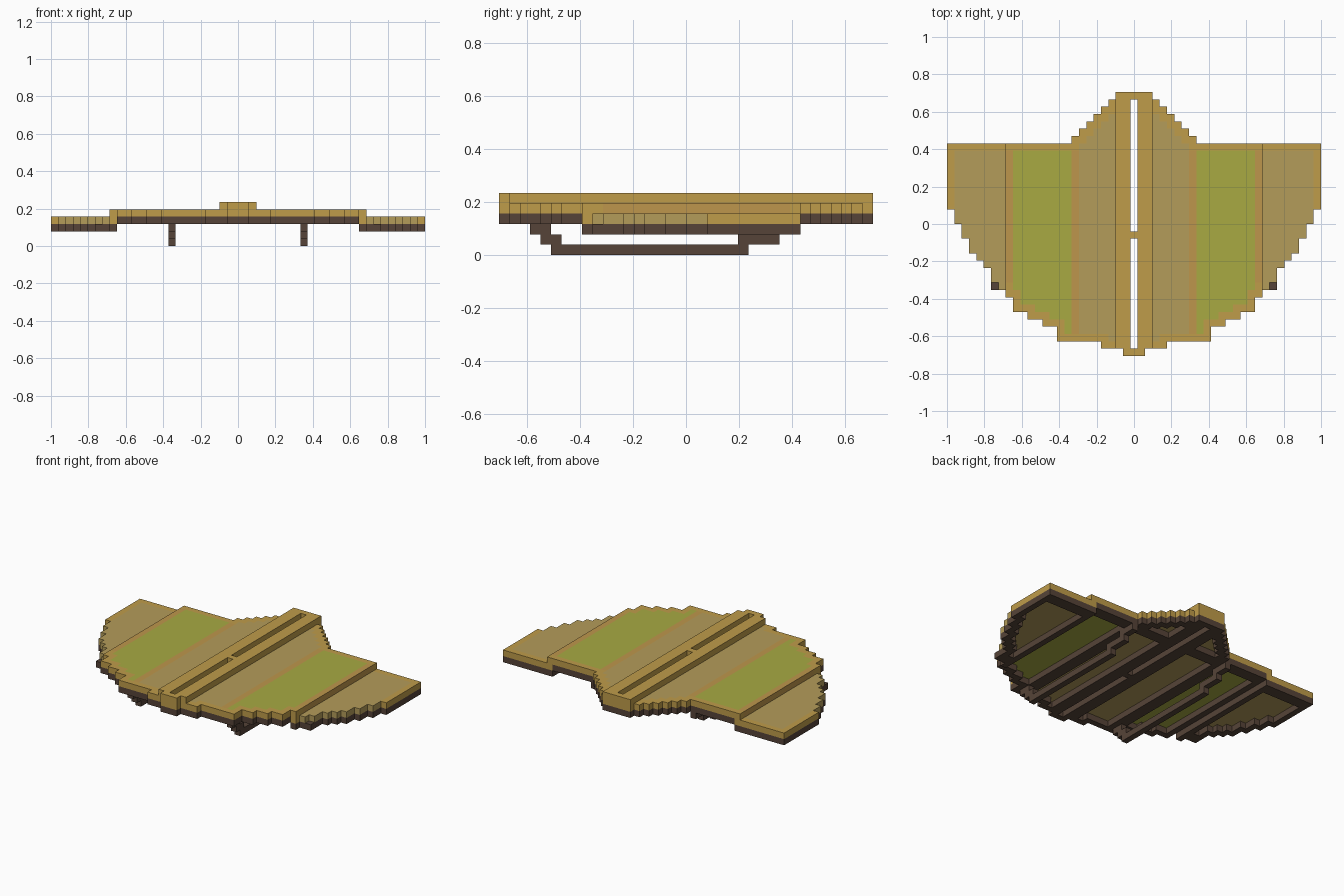
import bpy, bmesh
from mathutils import Vector

cube = bpy.data.objects.get("Cube")
if cube:
    bpy.data.objects.remove(cube, do_unlink=True)

U = 2 / 51  # size of one block


def linear(c):
    c /= 255
    return c / 12.92 if c <= 0.04045 else ((c + 0.055) / 1.055) ** 2.4


def make_material(name, r, g, b):
    m = bpy.data.materials.new(name)
    col = (linear(r), linear(g), linear(b), 1)
    m.diffuse_color = col
    m.use_nodes = True
    bsdf = m.node_tree.nodes["Principled BSDF"]
    bsdf.inputs["Base Color"].default_value = col
    bsdf.inputs["Roughness"].default_value = 0.9
    return m


GOLD, TAN, GREEN, OCHRE, BROWN = range(5)
MATERIALS = [make_material("gold trim", 191, 156, 74),
             make_material("tan cloth", 180, 156, 90),
             make_material("green cloth", 168, 170, 66),
             make_material("ochre seam", 190, 150, 76),
             make_material("dark brown wood", 86, 68, 56)]

# Stepped outline: front and back row of each block column, from the middle out
FRONT = ([-18] * 2 + [-17] * 3 + [-16] * 6 + [-14] * 2 + [-13] * 2 + [-12] * 2
         + [-10, -9, -8, -6, -5, -4, -2, 0, 2])
BACK = [18] * 3 + [17, 16, 15, 14, 13, 12] + [11] * 17


def inside(i, j):
    return abs(i) <= 25 and FRONT[abs(i)] <= j < BACK[abs(i)]


def is_slot(i, j):
    return i == 0 and -17 <= j < 17 and j != -2


def is_rim(i, j):
    return not all(inside(i + a, j + b) for a in (-1, 0, 1) for b in (-1, 0, 1))


def plan(lo, hi):
    """Blocks of the outline whose distance from the middle is lo..hi."""
    return [(i, j) for i in range(-hi, hi + 1) if abs(i) >= lo
            for j in range(FRONT[abs(i)], BACK[abs(i)]) if not is_slot(i, j)]


# Corner offsets of a block face, counter-clockwise seen from outside
SIDES = {(1, 0, 0): [(1, 0, 0), (1, 1, 0), (1, 1, 1), (1, 0, 1)],
         (-1, 0, 0): [(0, 0, 0), (0, 0, 1), (0, 1, 1), (0, 1, 0)],
         (0, 1, 0): [(0, 1, 0), (0, 1, 1), (1, 1, 1), (1, 1, 0)],
         (0, -1, 0): [(0, 0, 0), (1, 0, 0), (1, 0, 1), (0, 0, 1)],
         (0, 0, 1): [(0, 0, 1), (1, 0, 1), (1, 1, 1), (0, 1, 1)],
         (0, 0, -1): [(0, 0, 0), (0, 1, 0), (1, 1, 0), (1, 0, 0)]}


def build(name, cells, colour):
    """Shell around a set of blocks, coloured per block by a rule."""
    cells = set(cells)
    bm = bmesh.new()
    verts = {}

    def vert(p):
        if p not in verts:
            verts[p] = bm.verts.new(Vector((p[0] - 0.5, p[1], p[2])) * U)
        return verts[p]

    for c in sorted(cells):
        for d, corners in SIDES.items():
            if tuple(a + b for a, b in zip(c, d)) in cells:
                continue
            f = bm.faces.new([vert(tuple(a + b for a, b in zip(c, k))) for k in corners])
            f.material_index = colour(*c)
    mesh = bpy.data.meshes.new(name)
    bm.to_mesh(mesh)
    bm.free()
    for m in MATERIALS:
        mesh.materials.append(m)
    obj = bpy.data.objects.new(name, mesh)
    bpy.context.collection.objects.link(obj)
    return obj


def brown(i, j, k):
    return BROWN


# Raised central skin with green panels
def centre_colour(i, j, k):
    a = abs(i)
    if is_rim(i, j) or a == 1 or (a >= 9 and j == 10):
        return GOLD
    if a in (8, 17):
        return OCHRE
    return GREEN if 9 <= a <= 16 else TAN


build("centre_skin", [(i, j, 4) for i, j in plan(0, 17)], centre_colour)


# Lower wing tip skins
def tip_colour(i, j, k):
    return GOLD if j == 10 or abs(i) in (17, 25) else TAN


for side, name in ((1, "left"), (-1, "right")):
    tip = [(i, j) for i, j in plan(17, 25) if i * side > 0]
    build(name + "_tip_skin", [(i, j, 3) for i, j in tip], tip_colour)
    # Wooden frame beneath the wing tip, with one protruding block
    frame = [(i, j, 2) for i, j in tip if is_rim(i, j) or abs(i) == 17 or j >= 9]
    build(name + "_tip_frame", frame + [(19 * side, -9, 2)], brown)

# Slotted spine on top
build("spine", [(i, j, 5) for i, j in plan(0, 2)], lambda i, j, k: GOLD)

# Wooden frame beneath the centre: rim, lengthwise beams, rear crossbeam
build("centre_frame",
      [(i, j, 3) for i, j in plan(0, 16)
       if is_rim(i, j) or abs(i) in (0, 1, 2, 8, 9, 16) or j in (9, 10)], brown)

# Landing skids with stepped ends: (layer, first row, end row)
RUNS = [(0, -13, 6), (1, -14, -12), (1, 5, 9), (2, -15, -13), (2, 8, 11)]
for i, name in ((9, "left_skid"), (-9, "right_skid")):
    build(name, [(i, j, k) for k, a, b in RUNS for j in range(a, b)], brown)
